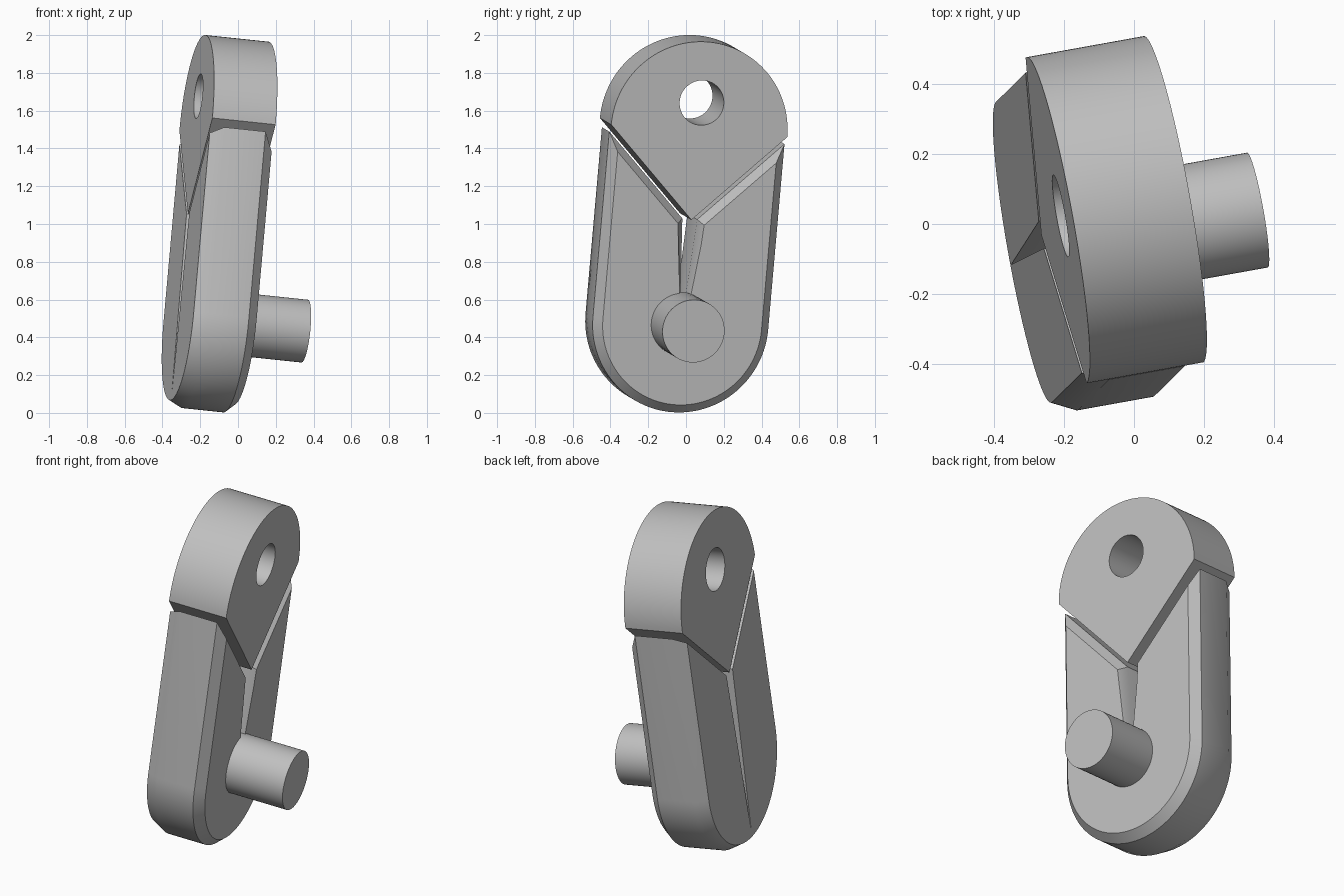
import bpy, bmesh, math
from mathutils import Vector, Matrix

old = bpy.data.objects.get("Cube")
if old:
    bpy.data.objects.remove(old, do_unlink=True)

# Tilted frame: local x = width, y = length, z = thickness
axis = Vector((0.979, 0.176, -0.103)).normalized()
length = Vector((0.087, 0.087, 0.992))
length = (length - axis * length.dot(axis)).normalized()
width = length.cross(axis)
FRAME = Matrix((width, length, axis)).transposed().to_4x4()
FRAME.translation = (-0.223, 0.01, 1.528)

THICK = 0.342
HEAD_R = 0.475
BODY_R = 0.473
PIN_Y = -1.033

grey = bpy.data.materials.new("plain_grey")
grey.use_nodes = True
grey.diffuse_color = (0.52, 0.52, 0.52, 1)
grey.node_tree.nodes["Principled BSDF"].inputs["Base Color"].default_value = grey.diffuse_color


def arc(radius, cy, start, end, steps=64):
    angles = [start + (end - start) * i / steps for i in range(steps + 1)]
    return [(radius * math.cos(a), cy + radius * math.sin(a)) for a in angles]


def loft(name, sections):
    """Closed solid through outlines [(z, points), ...] with equal point counts."""
    bm = bmesh.new()
    rings = [[bm.verts.new((x, y, z)) for x, y in pts] for z, pts in sections]
    for low, high in zip(rings, rings[1:]):
        for i in range(len(low)):
            j = (i + 1) % len(low)
            bm.faces.new((low[i], low[j], high[j], high[i]))
    bm.faces.new(rings[0][::-1])
    bm.faces.new(rings[-1])
    bmesh.ops.recalc_face_normals(bm, faces=bm.faces)
    mesh = bpy.data.meshes.new(name)
    bm.to_mesh(mesh)
    bm.free()
    mesh.materials.append(grey)
    obj = bpy.data.objects.new(name, mesh)
    obj.matrix_world = FRAME
    bpy.context.collection.objects.link(obj)
    return obj


def activate(obj):
    bpy.ops.object.select_all(action='DESELECT')
    obj.select_set(True)
    bpy.context.view_layer.objects.active = obj


def cut(obj, cutter):
    cutter.hide_render = True
    mod = obj.modifiers.new("cut", 'BOOLEAN')
    mod.operation = 'DIFFERENCE'
    mod.solver = 'EXACT'
    mod.object = cutter
    activate(obj)
    bpy.ops.object.modifier_apply(modifier=mod.name)
    bpy.data.objects.remove(cutter, do_unlink=True)


def smooth(obj, degrees):
    activate(obj)
    bpy.ops.object.shade_smooth_by_angle(angle=math.radians(degrees))


# Head: half disc with a pointed lower end and a round hole
head_outline = arc(HEAD_R, 0, 0, math.pi) + [(0, -HEAD_R)]
head = loft("head", [(0, head_outline), (THICK, head_outline)])
hole = arc(0.119, 0.15, 0, math.tau)[:-1]
cut(head, loft("hole_cutter", [(-0.1, hole), (THICK + 0.1, hole)]))
smooth(head, 30)


# Body: round-ended slab with chamfered rims
def body_outline(inset):
    r = BODY_R - inset
    return arc(r, PIN_Y, math.pi, math.tau) + [(r, 0.1), (-r, 0.1)]


body = loft("body", [(0, body_outline(0.035)), (0.07, body_outline(0)),
                     (THICK - 0.05, body_outline(0)), (THICK, body_outline(0.045))])


# V seat for the head and tapering slot, flared toward the pin side
def seat_outline(drop, half, tip):
    corner = half - drop
    return [(-0.7, 0.7 - drop), (-half, corner), (0, tip), (half, corner),
            (0.7, 0.7 - drop), (0.7, 0.8), (-0.7, 0.8)]


cut(body, loft("seat_cutter", [(-0.02, seat_outline(0.515, 0.04, -1.46)),
                               (THICK - 0.05, seat_outline(0.515, 0.04, -1.1)),
                               (THICK + 0.01, seat_outline(0.58, 0.077, -1.17))]))
smooth(body, 32)

# Pin
pin_outline = arc(0.167, PIN_Y, 0, math.tau)[:-1]
pin = loft("pin", [(0.29, pin_outline), (THICK + 0.34, pin_outline)])
smooth(pin, 30)
